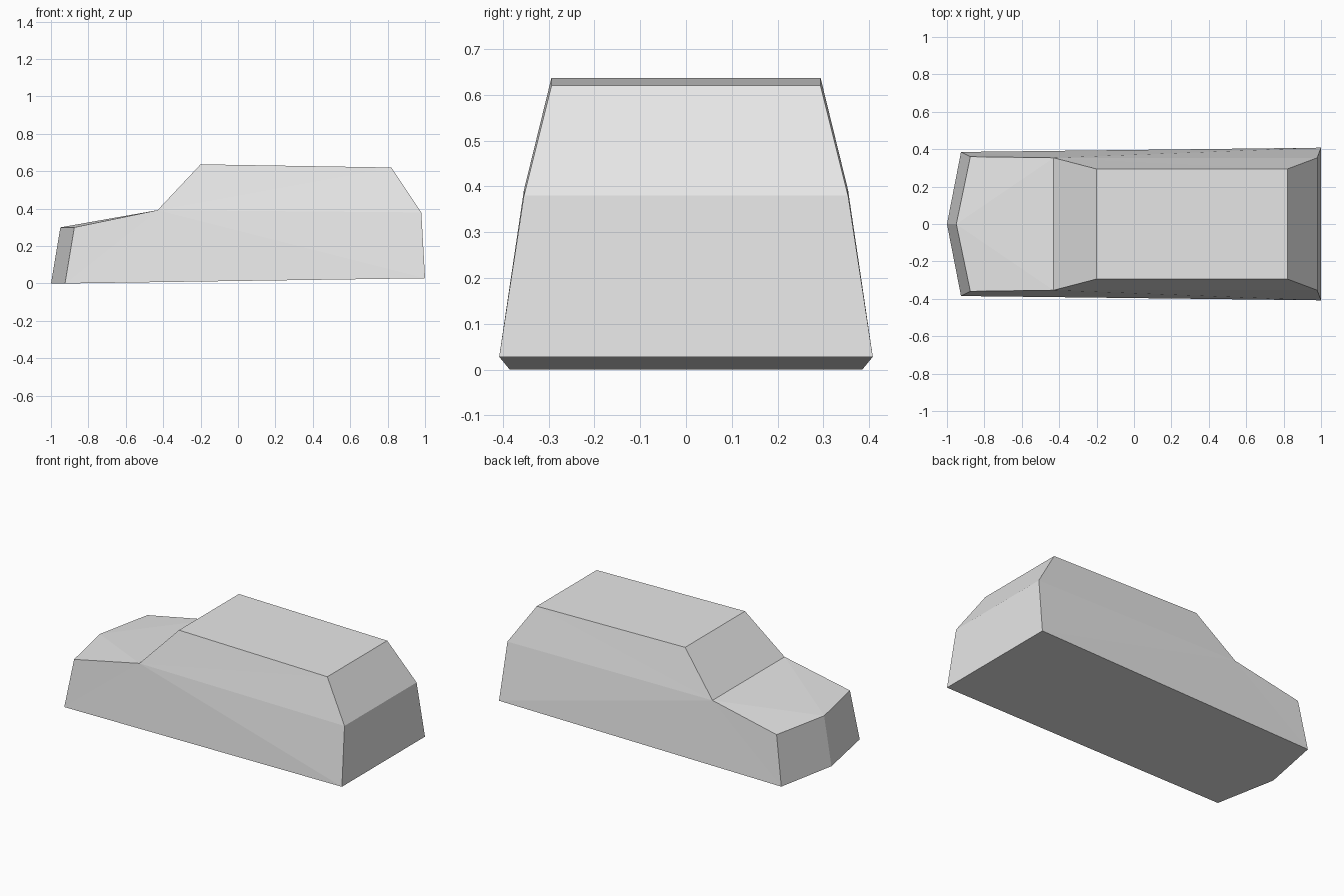
import bpy
import bmesh

# Remove the default cube
cube = bpy.data.objects.get("Cube")
if cube:
    bpy.data.objects.remove(cube, do_unlink=True)

# Plain grey body paint
grey = bpy.data.materials.new("light_grey")
grey.use_nodes = True
colour = (0.8, 0.8, 0.8, 1)
grey.diffuse_color = colour
grey.node_tree.nodes["Principled BSDF"].inputs["Base Color"].default_value = colour

# Corner points of one half of the car, named by place
corners = {
    "nose_low": (-1.0, 0, 0),
    "nose_high": (-0.95, 0, 0.30),
    "front_low": (-0.925, 0.385, 0),
    "front_high": (-0.875, 0.36, 0.30),
    "cowl": (-0.43, 0.354, 0.392),
    "roof_front": (-0.20, 0.294, 0.637),
    "roof_rear": (0.82, 0.294, 0.62),
    "belt_rear": (0.98, 0.354, 0.38),
    "rear_low": (1.0, 0.408, 0.028),
}

# Panels of one side, repeated on the other
side_panels = [
    "nose_low nose_high front_high front_low",
    "nose_high cowl front_high",
    "front_low front_high cowl",
    "front_low cowl rear_low",
    "cowl belt_rear rear_low",
    "cowl roof_rear belt_rear",
    "cowl roof_front roof_rear",
]

# Panels spanning both sides, given by their left edge
cross_panels = [
    ("cowl", "roof_front"),       # windscreen
    ("roof_front", "roof_rear"),  # roof
    ("roof_rear", "belt_rear"),   # rear window
    ("belt_rear", "rear_low"),    # tailgate
    ("rear_low", "front_low"),    # floor
]

bm = bmesh.new()
left = {name: bm.verts.new(co) for name, co in corners.items()}
right = {name: left[name] if y == 0 else bm.verts.new((x, -y, z))
         for name, (x, y, z) in corners.items()}

for panel in side_panels:
    names = panel.split()
    bm.faces.new([left[n] for n in names])
    bm.faces.new([right[n] for n in reversed(names)])
for a, b in cross_panels:
    bm.faces.new((left[a], right[a], right[b], left[b]))

# Centre bonnet panel and the floor under the nose
bm.faces.new((left["nose_high"], right["cowl"], left["cowl"]))
bm.faces.new((left["nose_low"], left["front_low"], right["front_low"]))
bmesh.ops.recalc_face_normals(bm, faces=bm.faces[:])

mesh = bpy.data.meshes.new("car_body")
bm.to_mesh(mesh)
bm.free()
mesh.materials.append(grey)
body = bpy.data.objects.new("car_body", mesh)
bpy.context.collection.objects.link(body)
